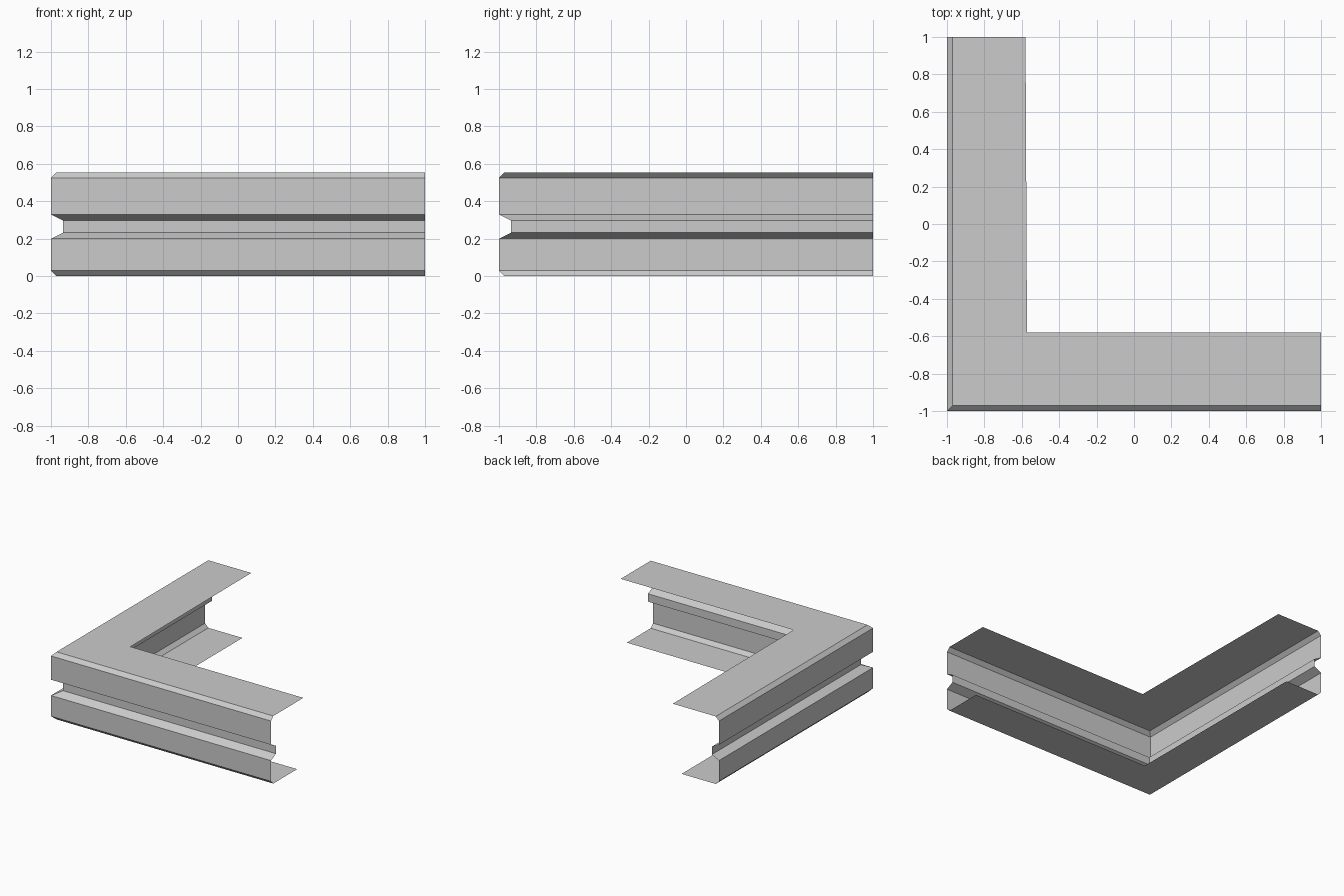
import bpy
import bmesh

# Remove the default cube
cube = bpy.data.objects.get("Cube")
if cube:
    bpy.data.objects.remove(cube, do_unlink=True)

# Single grey metal colour
grey = bpy.data.materials.new("light_grey")
grey.use_nodes = True
colour = (0.6, 0.6, 0.6, 1.0)
grey.diffuse_color = colour
grey.node_tree.nodes["Principled BSDF"].inputs["Base Color"].default_value = colour

# Cross-section from top flange to bottom flange: (inset from outer wall, height)
profile = [
    (0.42, 0.555), (0.03, 0.555),                # top flange
    (0.0, 0.525), (0.0, 0.33),                   # bevel and upper wall
    (0.065, 0.297), (0.065, 0.232),              # recessed groove
    (0.0, 0.20), (0.0, 0.03),                    # lower wall
    (0.03, 0.0), (0.34, 0.0),                    # bevel and bottom flange
]


def section_row(inset, height, skew):
    """Path points for one profile point: rear end, mitred corner, right end."""
    edge = inset - 1
    return [(edge, 1, height), (edge + skew, edge, height), (1, edge, height)]


# Sweep the open profile around the mitred corner
bm = bmesh.new()
rows = []
for i, (inset, height) in enumerate(profile):
    skew = 0.008 if i == 0 else 0.0              # slightly tapered top flange
    rows.append([bm.verts.new(p) for p in section_row(inset, height, skew)])
for upper, lower in zip(rows, rows[1:]):
    for k in range(2):
        bm.faces.new((upper[k], lower[k], lower[k + 1], upper[k + 1]))

mesh = bpy.data.meshes.new("corner_trim")
bm.to_mesh(mesh)
bm.free()
mesh.materials.append(grey)
trim = bpy.data.objects.new("corner_trim", mesh)
bpy.context.collection.objects.link(trim)
